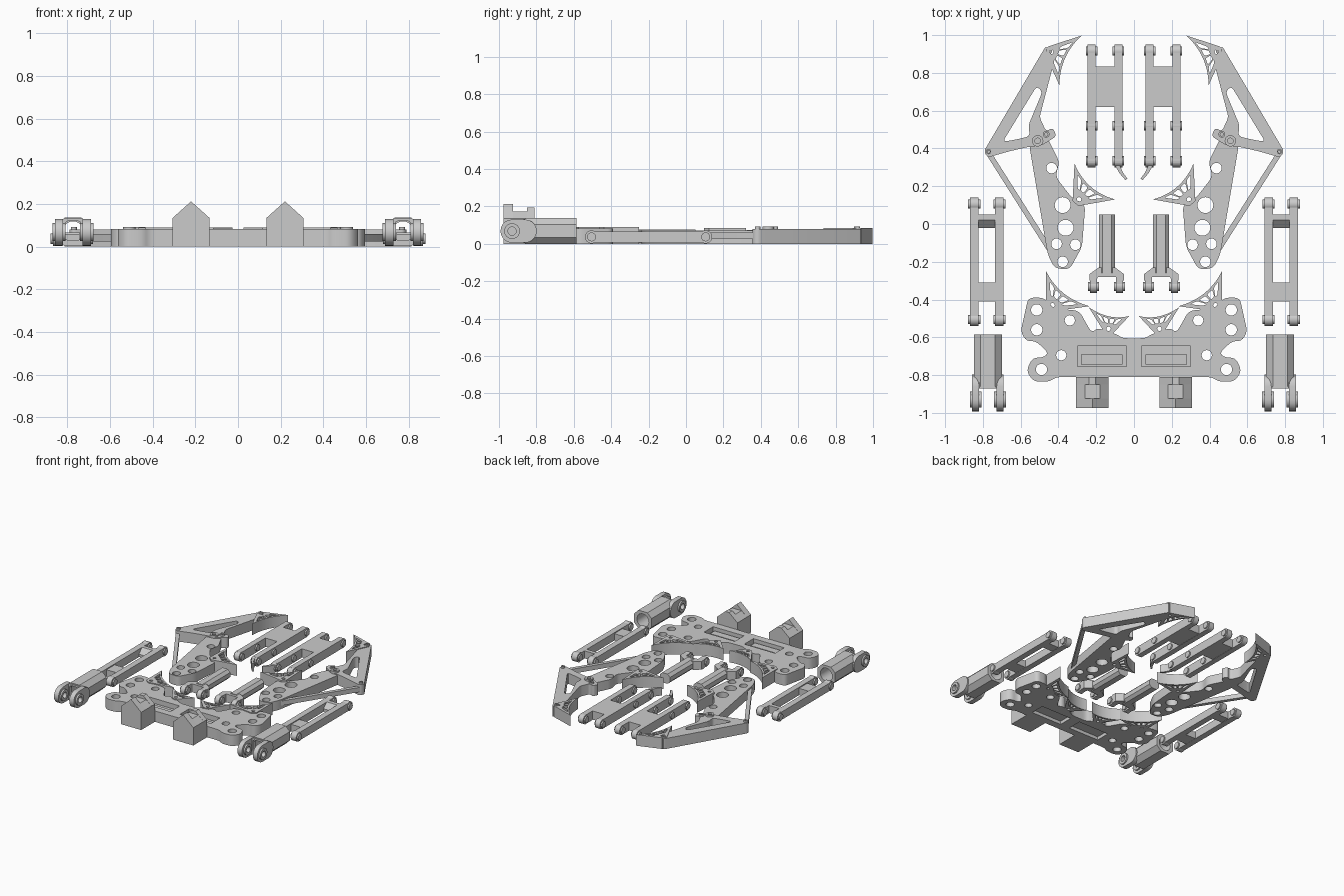
import bpy, bmesh, math
from mathutils import Vector

if "Cube" in bpy.data.objects:
    bpy.data.objects.remove(bpy.data.objects["Cube"])

def circle(x, y, r, n=24):
    return [(x + r*math.cos(2*math.pi*i/n), y + r*math.sin(2*math.pi*i/n)) for i in range(n)]

def capsule(p, q, r, n=10):
    p, q = Vector(p), Vector(q)
    a = math.atan2(q.y - p.y, q.x - p.x)
    out = []
    for c, s in ((q, a - math.pi/2), (p, a + math.pi/2)):
        out += [(c.x + r*math.cos(s + math.pi*i/n), c.y + r*math.sin(s + math.pi*i/n)) for i in range(n+1)]
    return out

def rounded(pts, r, n=5):
    """Round every corner of a polygon."""
    out = []
    for i, p in enumerate(pts):
        p, a, b = Vector(p), Vector(pts[i-1]), Vector(pts[(i+1) % len(pts)])
        s = p + (a-p).normalized()*min(r, (a-p).length*.45)
        e = p + (b-p).normalized()*min(r, (b-p).length*.45)
        for k in range(n+1):
            t = k/n
            out.append(tuple(s*(1-t)**2 + p*2*t*(1-t) + e*t*t))
    return out

def rect(x0, x1, y0, y1):
    return [(x0, y0), (x1, y0), (x1, y1), (x0, y1)]

def slab(name, outline, lo, hi, holes=(), axis='z', mirror=True):
    """Extrude a profile with holes from lo to hi along an axis."""
    cu = bpy.data.curves.new(name, 'CURVE')
    cu.dimensions, cu.fill_mode, cu.extrude = '2D', 'BOTH', (hi-lo)/2
    for loop in [outline, *holes]:
        sp = cu.splines.new('POLY')
        sp.points.add(len(loop)-1)
        for pt, c in zip(sp.points, loop):
            pt.co = (c[0], c[1], 0, 1)
        sp.use_cyclic_u = True
    tmp = bpy.data.objects.new(name, cu)
    bpy.context.collection.objects.link(tmp)
    dg = bpy.context.evaluated_depsgraph_get()
    me = bpy.data.meshes.new_from_object(tmp.evaluated_get(dg))
    bpy.data.objects.remove(tmp)
    bm = bmesh.new()
    bm.from_mesh(me)
    for v in bm.verts:
        a, b, c = v.co
        c += (lo+hi)/2
        v.co = {'z': (a, b, c), 'y': (a, c, b), 'x': (c, a, b)}[axis]
    bmesh.ops.remove_doubles(bm, verts=bm.verts, dist=1e-5)
    bmesh.ops.recalc_face_normals(bm, faces=bm.faces)
    bm.to_mesh(me)
    bm.free()
    ob = bpy.data.objects.new(name, me)
    bpy.context.collection.objects.link(ob)
    if mirror:
        ob.modifiers.new('mirror', 'MIRROR').use_mirror_merge = False
    return ob

def claw(name, a, b, c, h, cells=4):
    """Perforated claw: two tips joined by a concave arc, and a base corner."""
    a, b, c = Vector(a), Vector(b), Vector(c)
    ctrl = (a+b)/2*.5 + c*.5
    arc = lambda t: a*(1-t)**2 + ctrl*2*t*(1-t) + b*t*t
    q = lambda t, s: tuple(c + (arc(t)-c)*s)
    heel = c + (c - (a+b)/2).normalized()*.015
    side = (b-a).normalized()*.02
    outline = [tuple(arc(i/14)) for i in range(15)] + [tuple(heel+side), tuple(heel-side)]
    holes = []
    for i in range(cells):
        t0, t1 = .1 + .8*i/cells + .025, .1 + .8*(i+1)/cells - .025
        lo = .38 if i in (0, cells-1) else .45
        holes.append(rounded([q(t0, lo+.06), q(t0, .86), q(t1, .86), q(t1, lo+.06)], .008, 2))
    holes.append(circle(*(c + ((a+b)/2-c)*.1), .012, 12))
    slab(name, outline, 0, h, holes)

# Chassis plate with pockets
half = [(.06, -.605), (.09, -.585), (.19, -.55), (.225, -.575), (.29, -.46), (.43, -.445), (.475, -.39),
        (.56, -.39), (.6, -.57), (.57, -.62), (.52, -.62), (.455, -.68), (.475, -.705), (.54, -.71),
        (.57, -.78), (.53, -.835), (.45, -.835), (.41, -.81)]
outline = rounded(half + [(-x, y) for x, y in reversed(half)], .03)
holes = []
for s in (1, -1):
    holes += [circle(s*x, y, r) for x, y, r in ((.515, -.455, .03), (.515, -.56, .03), (.49, -.77, .03),
                                               (.385, -.695, .027), (.34, -.51, .027))]
    holes.append(rect(*sorted((s*.04, s*.3)), -.755, -.645))
slab('chassis_plate', outline, 0, .083, holes, mirror=False)
slab('pocket_floor', rect(.035, .305, -.76, -.64), .025, .045)
slab('pocket_step', rect(.06, .28, -.745, -.69), .045, .06)

# Gabled blocks on the front edge, notched along the ridge
for y0, y1, peak in ((-.975, -.925, .212), (-.925, -.85, .17), (-.85, -.81, .195)):
    cut = .04 if peak < .18 else .212 - peak
    top = [(.306, .135), (.22 + cut, .212 - cut), (.22 - cut, .212 - cut), (.134, .135)]
    slab('gabled_block', [(.134, 0), (.306, 0)] + top, y0, y1, axis='y')

# Claws
claw('outer_chassis_claw', (.465, -.25), (.235, -.435), (.44, -.44), .09)
claw('inner_chassis_claw', (.24, -.44), (.025, -.487), (.135, -.565), .09)
claw('thigh_claw', (.315, .32), (.1, .13), (.3, .12), .085)
claw('tip_claw', (.277, .998), (.395, .735), (.45, .915), .085)

# Thigh plate
thigh = [(.555, .42), (.457, -.16), (.42, -.235), (.34, -.24), (.275, -.12), (.258, .1), (.33, .14),
         (.415, .25), (.395, .33), (.46, .46), (.54, .47)]
slab('thigh_plate', rounded(thigh, .03), 0, .072,
     [circle(*c) for c in ((.436, .296, .028), (.378, .1, .042), (.362, -.02, .042),
                           (.41, -.105, .028), (.31, -.11, .028), (.378, -.2, .028))])

# Triangular outer leg and its knee pins
leg = [(.795, .385), (.465, .945), (.42, .87), (.5, .565), (.465, .49), (.43, .51), (.41, .465),
       (.49, .415), (.56, .408), (.66, .385), (.775, .352)]
slab('outer_leg', rounded(leg, .02), 0, .08,
     [rounded([(.515, .73), (.695, .435), (.62, .448), (.55, .465), (.56, .52), (.485, .7)], .025)])
for x, y, r in ((.51, .44, .03), (.465, .475, .018), (.77, .383, .014), (.45, .915, .016)):
    slab('pivot_pin', circle(x, y, r, 16), .01, .092, [circle(x, y, r*.5, 12)])
slab('push_rod', capsule((.77, .375), (.45, -.13), .014), .025, .06)

# Rail links: side rails with eyes, joined by cross plates
def rails(name, xs, y0, y1, eyes, body_r, z=.04):
    for x0, x1 in xs:
        slab(name + '_rail', rect(y0, y1, z - body_r, z + body_r), x0, x1, axis='x')
        for y in eyes:
            slab(name + '_eye', circle(y, z, .035), x0, x1, axis='x')
            slab(name + '_boss', circle(y, z, .024, 16), x0 - .01, x1 + .01, axis='x')

rails('long_link', ((.062, .104), (.203, .245)), .325, .92, (.915, .52, .335), .034)
slab('long_link_web', rect(.1, .207, .62, .835), .008, .074)
slab('long_link_hook', [(.075, .31), (.1, .31), (.078, .27), (.045, .232), (.035, .24), (.06, .275)], .01, .07)

rails('side_link', ((.69, .735), (.822, .868)), -.5, .1, (.105, -.505), .03, .037)
slab('side_link_web', rect(.73, .827, -.41, -.31), .008, .06)
slab('side_link_ramp', [(-.02, .01), (.05, .01), (.05, .067), (.02, .067), (-.02, .03)], .73, .827, axis='x')

# Forked struts: octagonal bar, flared shoulder and two prongs
def octagon(x0, x1, z0, z1, c):
    return [(x0+c, z0), (x1-c, z0), (x1, z0+c), (x1, z1-c), (x1-c, z1), (x0+c, z1), (x0, z1-c), (x0, z0+c)]

slab('small_strut_bar', octagon(.1, .186, .003, .077, .02), -.26, .05, axis='y')
slab('small_strut_shoulder', [(.1, -.23), (.186, -.23), (.236, -.265), (.236, -.3), (.2, -.3), (.19, -.28),
                              (.096, -.28), (.087, -.3), (.053, -.3), (.053, -.265)], .008, .072)
rails('small_strut', ((.058, .095), (.195, .233)), -.33, -.28, (-.33,), .032)

slab('large_strut_tube', octagon(.7, .847, 0, .137, .035), -.86, -.585,
     [circle(.7735, .0685, .05)], axis='y')
slab('large_strut_shoulder', octagon(.7, .847, .004, .133, .03), -.87, -.84,
     [rounded(rect(.735, .812, .03, .12), .02)], axis='y')
for x0, x1 in ((.69, .728), (.82, .857)):
    slab('large_strut_prong', capsule((-.86, .068), (-.93, .068), .062), x0, x1, [circle(-.93, .068, .022)], axis='x')
    slab('large_strut_boss', circle(-.93, .068, .042), x0 - .012, x1 + .012, [circle(-.93, .068, .022)], axis='x')

# Smooth the round walls, keep edges sharp
bpy.ops.object.select_all(action='SELECT')
bpy.context.view_layer.objects.active = bpy.context.scene.objects[0]
bpy.ops.object.shade_smooth_by_angle(angle=math.radians(25))
